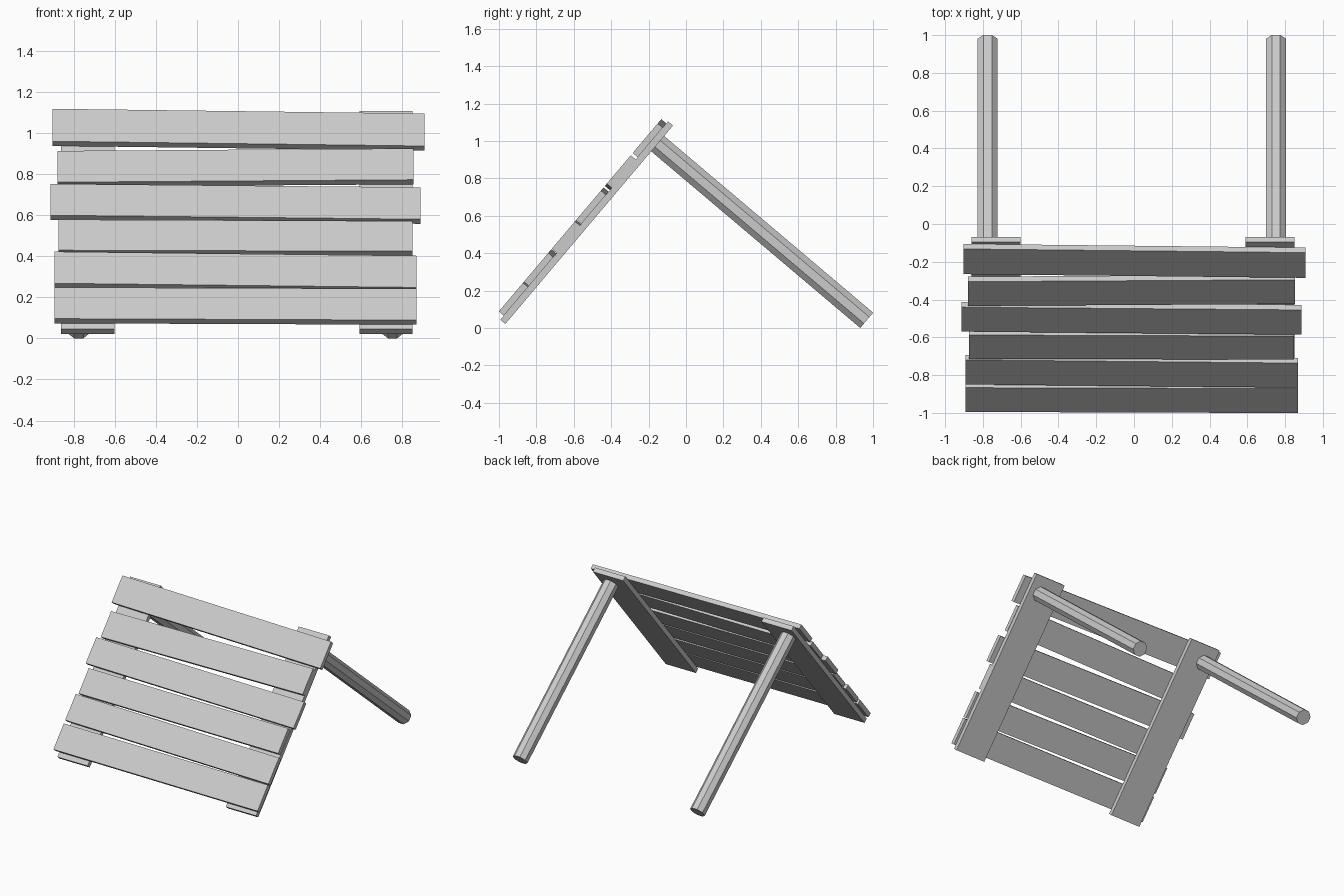
import bpy, bmesh
from math import radians, pi
from mathutils import Matrix, Vector

if "Cube" in bpy.data.objects:
    bpy.data.objects.remove(bpy.data.objects["Cube"])

# Panel frame: local x = world x, local y = up the slope, local z = outward from the front face
FRAME = Matrix.Translation((0, -1.0, 0.09)) @ Matrix.Rotation(radians(49.8), 4, 'X')
SLOPE = 0.7638          # height gained per unit along the slope
BOARD = 0.035           # board thickness


def finish(name, bm):
    bmesh.ops.recalc_face_normals(bm, faces=bm.faces)
    mesh = bpy.data.meshes.new(name)
    bm.to_mesh(mesh)
    bm.free()
    ob = bpy.data.objects.new(name, mesh)
    ob.matrix_world = FRAME
    bpy.context.collection.objects.link(ob)
    return ob


def board(name, outline, front):
    """Extrude a flat outline on the panel backwards by one board thickness."""
    bm = bmesh.new()
    face = bm.faces.new([bm.verts.new((x, y, front)) for x, y in outline])
    ext = bmesh.ops.extrude_face_region(bm, geom=[face])
    verts = [v for v in ext["geom"] if isinstance(v, bmesh.types.BMVert)]
    bmesh.ops.translate(bm, verts=verts, vec=(0, 0, -BOARD))
    return finish(name, bm)


def leg(name, x):
    """Octagonal pole standing out square from the back of the panel."""
    start, end, s = -0.06, -1.533, 1.232
    bm = bmesh.new()
    bmesh.ops.create_cone(
        bm, cap_ends=True, segments=8, radius1=0.058, radius2=0.058, depth=start - end,
        matrix=Matrix.Translation((x, s, (start + end) / 2)) @ Matrix.Rotation(pi / 8, 4, 'Z'))
    return finish(name, bm)


# Slats: x left, x right, then front-face heights top left, top right, bottom left, bottom right
slats = [
    (-0.902, 0.907, 1.117, 1.094, 0.959, 0.936),
    (-0.878, 0.853, 0.912, 0.924, 0.760, 0.772),
    (-0.912, 0.888, 0.752, 0.735, 0.599, 0.580),
    (-0.873, 0.848, 0.578, 0.571, 0.429, 0.424),
    (-0.893, 0.868, 0.422, 0.402, 0.268, 0.248),
    (-0.893, 0.868, 0.248, 0.242, 0.096, 0.089),
]
for i, (xl, xr, tl, tr, bl, br) in enumerate(slats, 1):
    pts = [(xl, bl), (xr, br), (xr, tr), (xl, tl)]
    board(f"slat_{i}", [(x, (z - 0.09) / SLOPE) for x, z in pts], 0)

# Back rails that hold the slats together
for side, x0, x1 in (("left", -0.86, -0.60), ("right", 0.59, 0.85)):
    board(f"{side}_rail", [(x0, -0.03), (x1, -0.03), (x1, 1.359), (x0, 1.359)], -BOARD)

# Support legs
leg("left_leg", -0.775)
leg("right_leg", 0.752)
